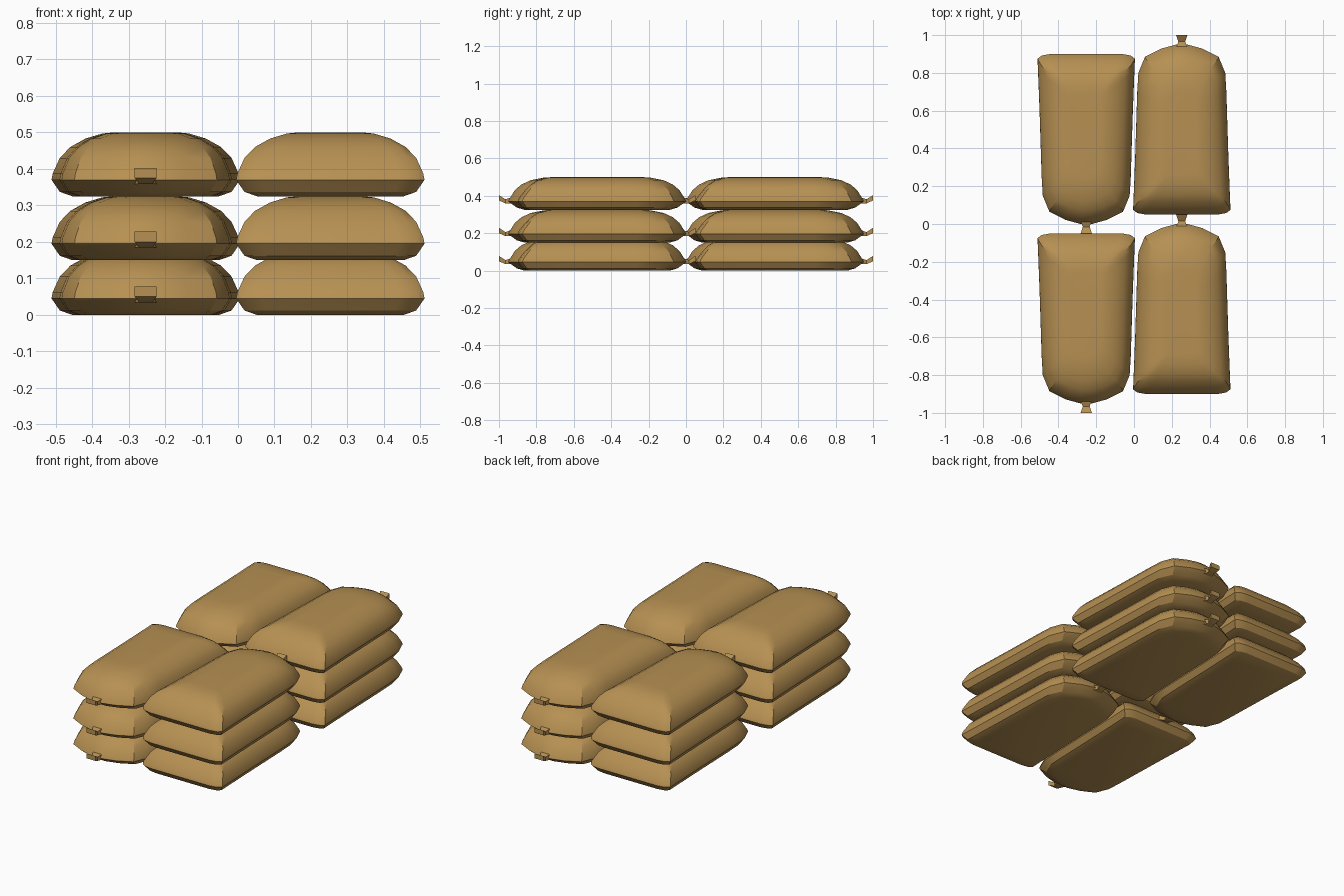
import bpy, bmesh, math

if "Cube" in bpy.data.objects:
    bpy.data.objects.remove(bpy.data.objects["Cube"])

mat = bpy.data.materials.new("burlap")
mat.diffuse_color = (0.47, 0.28, 0.085, 1)
mat.use_nodes = True
mat.node_tree.nodes["Principled BSDF"].inputs["Base Color"].default_value = mat.diffuse_color

# Half plan outline of a sack at its seam, tied end (-y) to open flat end (+y)
HALF = [(0.03, -0.45), (0.11, -0.428), (0.195, -0.385), (0.23, -0.30), (0.236, -0.2),
        (0.247, 0.15), (0.256, 0.38), (0.258, 0.425), (0.235, 0.442), (0.19, 0.45)]
OUTLINE = HALF + [(-x, y) for x, y in reversed(HALF)]

# Cross-section: height, inset at the sides, inset at the tied end, inset at the flat end
LEVELS = [(0.0, 0.055, 0.085, 0.06), (0.012, 0.022, 0.045, 0.025), (0.045, 0.0, 0.0, 0.0),
          (0.062, 0.003, 0.008, 0.006), (0.105, 0.022, 0.035, 0.04), (0.135, 0.05, 0.07, 0.07),
          (0.158, 0.09, 0.12, 0.105), (0.172, 0.135, 0.19, 0.16), (0.175, 0.165, 0.24, 0.21)]


def loft(name, rings):
    """Skin a stack of vertex rings and close both ends."""
    bm = bmesh.new()
    loops = [[bm.verts.new(p) for p in ring] for ring in rings]
    n = len(loops[0])
    for a, b in zip(loops, loops[1:]):
        for i in range(n):
            j = (i + 1) % n
            bm.faces.new((a[i], a[j], b[j], b[i]))
    bm.faces.new(loops[0])
    bm.faces.new(loops[-1])
    bmesh.ops.recalc_face_normals(bm, faces=bm.faces)
    mesh = bpy.data.meshes.new(name)
    bm.to_mesh(mesh)
    bm.free()
    mesh.materials.append(mat)
    return mesh


def sack_ring(z, side, tied, flat):
    ring = []
    for x, y in OUTLINE:
        end = tied if y < 0 else flat
        ring.append((x * (1 - side / 0.25), y * (1 - end / 0.45), z))
    return ring


# Sack body
sack_mesh = loft("sack", [sack_ring(*level) for level in LEVELS])

# Pinched and flared neck: y, half width, centre height, half thickness
NECK = [(-0.425, 0.034, 0.052, 0.018), (-0.465, 0.018, 0.045, 0.011), (-0.5, 0.03, 0.064, 0.014)]
neck_mesh = loft("tied_neck", [[(-w, y, z - t), (w, y, z - t), (w, y, z + t), (-w, y, z + t)]
                               for y, w, z, t in NECK])

# Two columns facing opposite ways, two rows, three layers
for side, label, angle in ((-1, "left", 0), (1, "right", math.pi)):
    for row, y in (("front", -0.475), ("back", 0.475)):
        for layer, z in enumerate((0.0, 0.15, 0.325)):
            for mesh in (sack_mesh, neck_mesh):
                ob = bpy.data.objects.new(f"{mesh.name}_{label}_{row}_{layer + 1}", mesh)
                bpy.context.collection.objects.link(ob)
                ob.location = (side * 0.253, y + side * 0.025, z)
                ob.rotation_euler.z = angle

# Soft cloth shading with crisp seams
for mesh in (sack_mesh, neck_mesh):
    ob = next(o for o in bpy.data.objects if o.data == mesh)
    bpy.ops.object.select_all(action='DESELECT')
    ob.select_set(True)
    bpy.context.view_layer.objects.active = ob
    bpy.ops.object.shade_smooth_by_angle(angle=math.radians(25))
